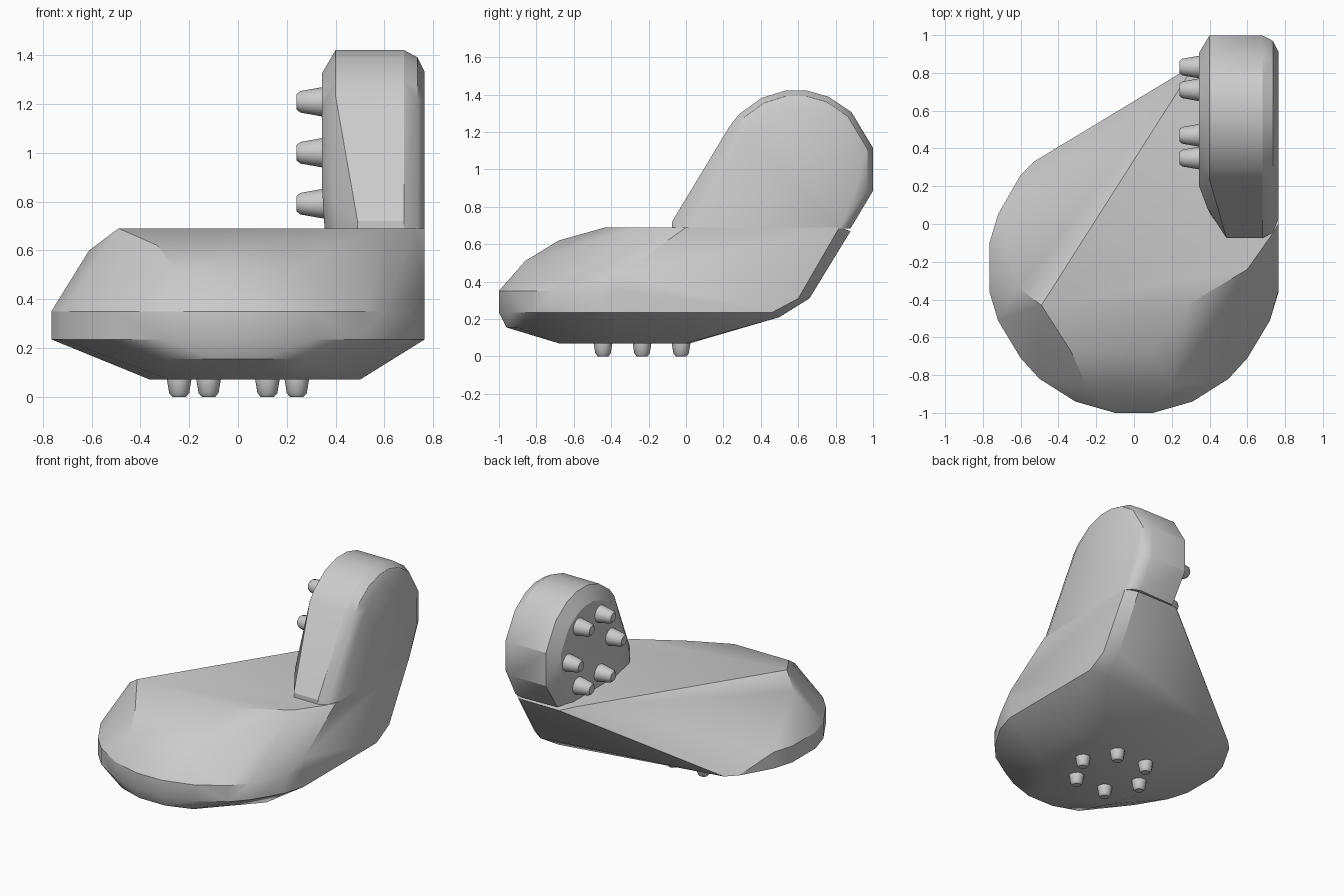
import bpy, bmesh
from math import sin, cos, radians
from mathutils import Matrix, Vector

cube = bpy.data.objects.get("Cube")
if cube:
    bpy.data.objects.remove(cube, do_unlink=True)

grey = bpy.data.materials.new("plain grey")
grey.use_nodes = True
grey.diffuse_color = (0.6, 0.6, 0.6, 1)
grey.node_tree.nodes["Principled BSDF"].inputs["Base Color"].default_value = (0.6, 0.6, 0.6, 1)


def finish(bm, name, angle=28):
    bmesh.ops.recalc_face_normals(bm, faces=bm.faces)
    mesh = bpy.data.meshes.new(name)
    bm.to_mesh(mesh)
    bm.free()
    mesh.materials.append(grey)
    obj = bpy.data.objects.new(name, mesh)
    bpy.context.collection.objects.link(obj)
    bpy.ops.object.select_all(action='DESELECT')
    obj.select_set(True)
    bpy.context.view_layer.objects.active = obj
    bpy.ops.object.shade_smooth_by_angle(angle=radians(angle))
    return obj


def hull(name, points):
    """Solid faceted block wrapped around a few corner points."""
    bm = bmesh.new()
    for p in points:
        bm.verts.new(p)
    bmesh.ops.convex_hull(bm, input=bm.verts)
    loose = [v for v in bm.verts if not v.link_faces]
    bmesh.ops.delete(bm, geom=loose, context='VERTS')
    bmesh.ops.dissolve_limit(bm, angle_limit=radians(1), verts=bm.verts, edges=bm.edges)
    return finish(bm, name)


def at_height(z, outline):
    return [(x, y, z) for x, y in outline]


# Base: rounded nose, sloping top, back corner rising under the upright
nose = [(0.1, -1), (0.31, -0.94), (0.5, -0.82), (0.6, -0.71), (0.72, -0.51), (0.765, -0.36)]
rim = nose + [(-x, y) for x, y in nose]
left_rim = [(-0.765, -0.1), (-0.72, 0.05), (-0.6, 0.26), (-0.53, 0.33)]
base_points = (
    at_height(0.235, rim + left_rim + [(0.765, 0.46)])
    + at_height(0.35, rim + left_rim[:2])
    + at_height(0.07, [(-0.36, -0.35), (-0.28, -0.6), (-0.1, -0.68), (0.2, -0.68),
                       (0.5, -0.4), (0.5, 0), (0.25, 0.02), (-0.25, 0)])
    + at_height(0.155, [(-0.28, -0.9), (-0.1, -0.96), (0.1, -0.96), (0.28, -0.9)])
    + at_height(0.51, [(-0.25, -0.86), (0.2, -0.86)])
    + at_height(0.6, [(-0.61, -0.34)])
    + at_height(0.62, [(-0.33, -0.68), (0.1, -0.68)])
    + at_height(0.69, [(-0.49, -0.43), (0.28, -0.43), (0.6, -0.24), (0.72, -0.07),
                       (0.765, 0), (0.765, 0.82), (0.3, 0.81)])
    + [(0.765, -0.35, 0.44), (0.65, 0.5, 0.21), (0.68, 0.66, 0.31), (0.765, 0.6, 0.31),
       (0.7, 0.88, 0.67), (0.38, 0.88, 0.67)]
)
hull("base", base_points)

# Upright: thick round-topped slab with bevelled rims
hub = Vector((0, 0.59, 1.0))
floor = 0.685


def round_end(x, radius, start=-50, stop=147):
    angles = [a for a in (-48, -16, 16, 46, 66, 82, 98, 116, 136, 147) if start <= a <= stop]
    return [(x, hub.y + radius * cos(radians(a)), hub.z + radius * sin(radians(a))) for a in angles]


upright_points = (
    round_end(0.345, 0.33, -20)
    + [(0.345, 0.2, 0.85), (0.355, 0.3, floor), (0.355, 0.75, floor)]
    + round_end(0.40, 0.425, -20)
    + [(0.39, 0.08, 0.8), (0.40, 0.06, floor), (0.40, 0.87, floor)]
    + round_end(0.68, 0.425, -20)
    + round_end(0.735, 0.395, -20)
    + round_end(0.765, 0.335, -20)
    + [(0.49, -0.075, floor), (0.49, -0.075, 0.72), (0.68, -0.075, floor), (0.68, -0.075, 0.72),
       (0.735, -0.045, floor), (0.765, 0.03, floor),
       (0.68, 0.88, floor), (0.735, 0.86, floor), (0.765, 0.82, floor)]
)
hull("upright", upright_points)


# Studs: two rings of six tapered pegs
def stud_ring(name, centre, turn, root, tip, length):
    bm = bmesh.new()
    rows = [(root, -0.03), (root, 0), (tip + 0.007, length - 0.015), (tip - 0.006, length)]
    for i in range(6):
        a = radians(60 * i)
        offset = Vector((0.241 * cos(a), 0.241 * sin(a), 0))
        rings = []
        for r, h in rows:
            rings.append([bm.verts.new(offset + Vector((r * cos(radians(t)), r * sin(radians(t)), h)))
                          for t in range(0, 360, 30)])
        for low, high in zip(rings, rings[1:]):
            for j in range(12):
                k = (j + 1) % 12
                bm.faces.new((low[j], low[k], high[k], high[j]))
        bm.faces.new(rings[-1])
        bm.faces.new(rings[0][::-1])
    bm.transform(Matrix.Translation(centre) @ turn)
    finish(bm, name, 35)


stud_ring("bottom_studs", Vector((0, -0.235, 0.07)), Matrix.Rotation(radians(180), 4, 'X'),
          0.05, 0.034, 0.07)
# local x maps to y, local z maps to -x
sideways = Matrix(((0, 0, -1, 0), (1, 0, 0, 0), (0, -1, 0, 0), (0, 0, 0, 1)))
stud_ring("side_studs", Vector((0.345, hub.y, hub.z)), sideways, 0.06, 0.037, 0.105)
